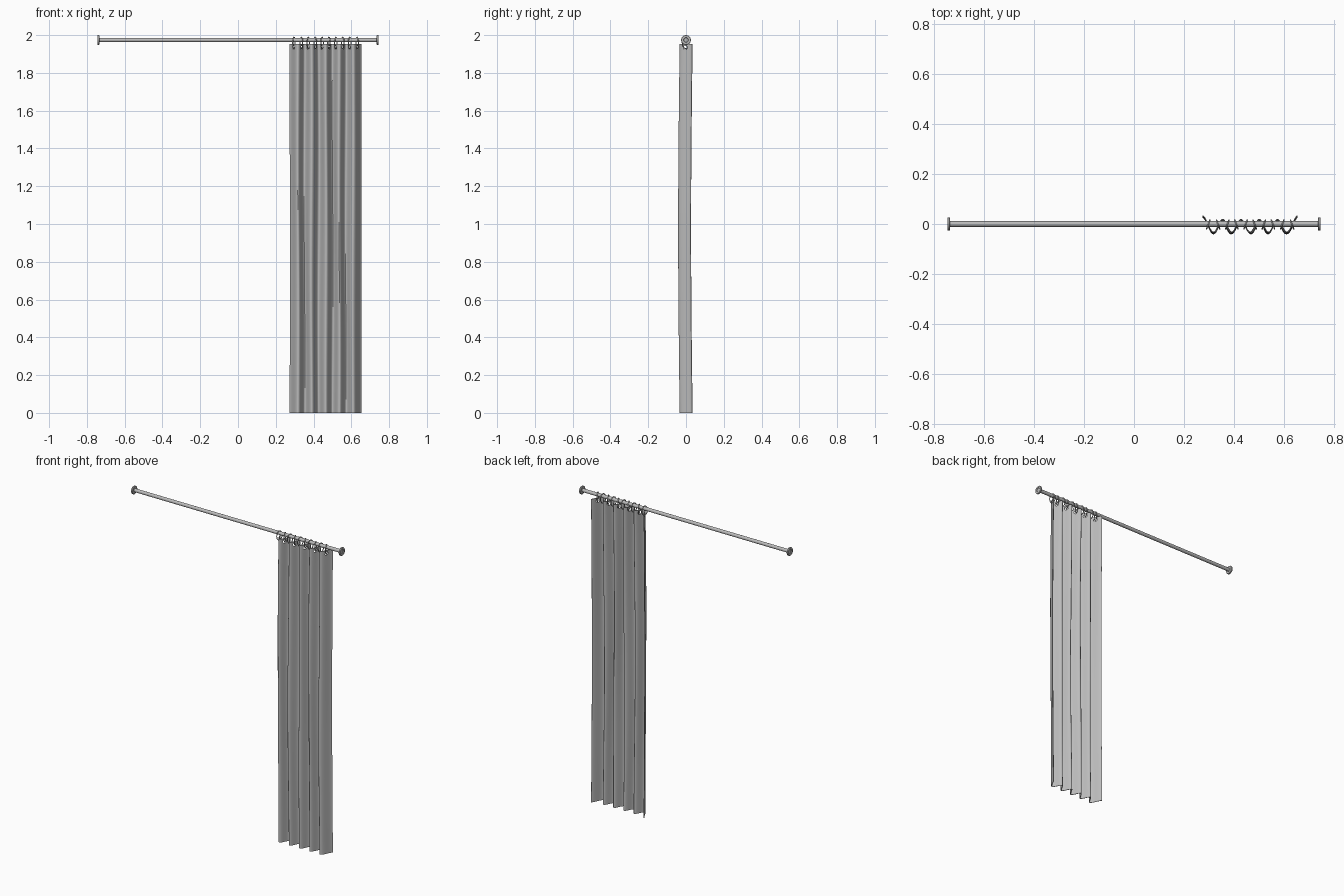
import bpy, bmesh, math
from mathutils import Matrix, Vector

cube = bpy.data.objects.get("Cube")
if cube:
    bpy.data.objects.remove(cube, do_unlink=True)

grey = bpy.data.materials.new("plain grey")
grey.use_nodes = True
grey.diffuse_color = (0.5, 0.5, 0.5, 1)
grey.node_tree.nodes["Principled BSDF"].inputs["Base Color"].default_value = grey.diffuse_color

ROD_Z, ROD_R, HALF = 1.974, 0.011, 0.745
FIRST, PITCH, FOLDS = 0.3175, 0.073, 5      # front crests of the cloth
TOP = 1.953


def make(name, bm, smooth=True):
    bmesh.ops.recalc_face_normals(bm, faces=bm.faces)
    mesh = bpy.data.meshes.new(name)
    bm.to_mesh(mesh)
    bm.free()
    ob = bpy.data.objects.new(name, mesh)
    bpy.context.collection.objects.link(ob)
    mesh.materials.append(grey)
    bpy.ops.object.select_all(action='DESELECT')
    ob.select_set(True)
    bpy.context.view_layer.objects.active = ob
    if smooth:
        bpy.ops.object.shade_smooth_by_angle(angle=math.radians(40))
    return ob


def x_cylinder(bm, x, y, z, radius, length, segments=32):
    m = Matrix.Translation((x, y, z)) @ Matrix.Rotation(math.pi / 2, 4, 'Y')
    bmesh.ops.create_cone(bm, cap_ends=True, segments=segments, radius1=radius,
                          radius2=radius, depth=length, matrix=m)


# Rod
bm = bmesh.new()
x_cylinder(bm, 0, 0, ROD_Z, ROD_R, 2 * HALF - 0.006)
make("curtain_rod", bm)

# Wall flanges: lathed profile of (distance from outer end, radius)
profile = [(0.003, 0), (0.003, 0.011), (0, 0.013), (0, 0.024),
           (0.002, 0.026), (0.009, 0.026), (0.011, 0.024), (0.011, 0.009)]
for side, name in ((1, "left_flange"), (-1, "right_flange")):
    bm = bmesh.new()
    verts = [bm.verts.new((side * (HALF - d), 0, ROD_Z + r)) for d, r in profile]
    edges = [bm.edges.new(pair) for pair in zip(verts, verts[1:])]
    bmesh.ops.spin(bm, geom=verts + edges, cent=(0, 0, ROD_Z), axis=(1, 0, 0),
                   angle=2 * math.pi, steps=32)
    bmesh.ops.remove_doubles(bm, verts=bm.verts, dist=0.0001)
    make(name, bm)


# Pleated cloth, u counts folds from the left edge to the right edge
def cloth_point(u, z):
    wave = math.cos(2 * math.pi * u)
    edge = max(0, 0.5 - u, u - FOLDS + 0.5) * 2       # hems flare outward
    sway = math.sin(math.pi * z / TOP)
    y = -0.0065 + 0.0255 * wave + 0.015 * edge ** 2 - 0.008 * sway
    x = FIRST + (u - 0.5) * PITCH
    x += 0.006 * edge * (1 if u > 1 else -1)
    x += 0.004 * sway * math.sin(2.3 * u + 2 * z) * (1 - edge)
    return Vector((x, y, z))


COLS, ROWS = FOLDS * 20, 32
bm = bmesh.new()
grid = [[bm.verts.new(cloth_point(c / 20, TOP * r / ROWS)) for c in range(COLS + 1)]
        for r in range(ROWS + 1)]
for low, high in zip(grid, grid[1:]):
    for c in range(COLS):
        bm.faces.new((low[c], low[c + 1], high[c + 1], high[c]))
cloth = make("curtain_cloth", bm, False)
solid = cloth.modifiers.new("thickness", 'SOLIDIFY')
solid.thickness = 0.003
solid.offset = 0

# Holes in the cloth, one on each slope of a fold
HOLE_Z = 1.934
slopes = [cloth_point(0.25 + 0.5 * i, HOLE_Z) for i in range(2 * FOLDS)]
bm = bmesh.new()
for p in slopes:
    x_cylinder(bm, p.x, p.y, p.z, 0.011, 0.026, 20)
cutter = make("hole_cutter", bm, False)
cutter.hide_render = True
cut = cloth.modifiers.new("holes", 'BOOLEAN')
cut.operation = 'DIFFERENCE'
cut.solver = 'EXACT'
cut.object = cutter
bpy.context.view_layer.objects.active = cloth
cutter.select_set(False)
cloth.select_set(True)
for modifier in ("thickness", "holes"):
    bpy.ops.object.modifier_apply(modifier=modifier)
bpy.ops.object.shade_smooth_by_angle(angle=math.radians(40))
bpy.data.objects.remove(cutter, do_unlink=True)

# Oval hanging rings, turned alternately to pass through the cloth
WIRE, STEPS, SIDES = 0.0028, 32, 10
for i, p in enumerate(slopes):
    turn = Matrix.Rotation(math.radians(20 if i % 2 else -20), 4, 'Z')
    place = Matrix.Translation((p.x, -0.002, 1.959)) @ turn
    bm = bmesh.new()
    loops = []
    for s in range(STEPS):
        a = 2 * math.pi * s / STEPS
        centre = Vector((0, 0.019 * math.cos(a), 0.03 * math.sin(a)))
        out = Vector((0, 0.03 * math.cos(a), 0.019 * math.sin(a))).normalized()
        loops.append([bm.verts.new(place @ (centre + WIRE * (
            out * math.cos(b) + Vector((math.sin(b), 0, 0)))))
            for b in (2 * math.pi * k / SIDES for k in range(SIDES))])
    for s in range(STEPS):
        one, two = loops[s - 1], loops[s]
        for k in range(SIDES):
            bm.faces.new((one[k - 1], one[k], two[k], two[k - 1]))
    make("hanging_ring_%d" % (i + 1), bm)
